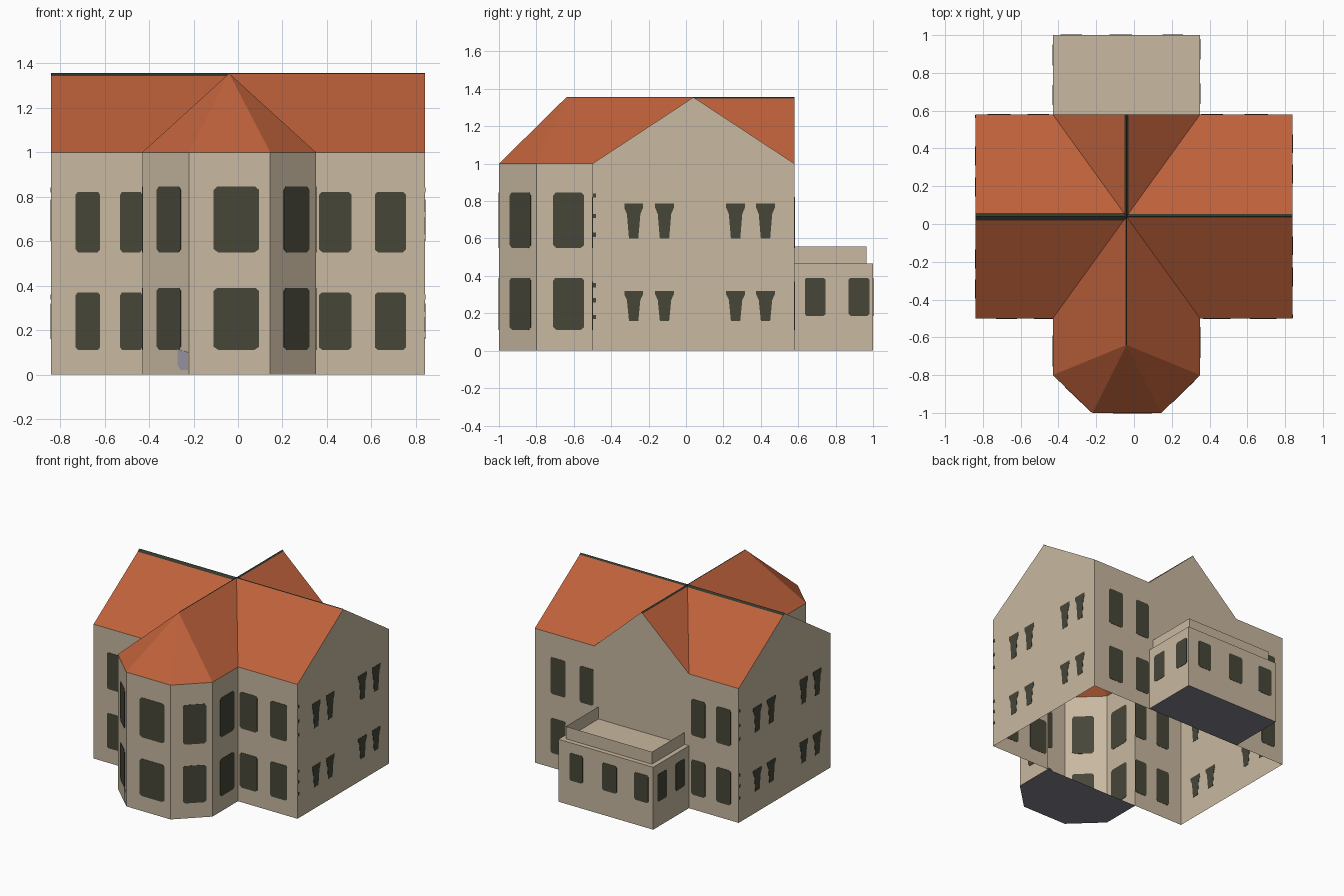
import bpy, bmesh
from mathutils import Vector

if "Cube" in bpy.data.objects:
    bpy.data.objects.remove(bpy.data.objects["Cube"])


def material(name, r, g, b):
    m = bpy.data.materials.new(name)
    m.diffuse_color = [((c / 255 + 0.055) / 1.055) ** 2.4 for c in (r, g, b)] + [1]
    m.use_nodes = True
    m.node_tree.nodes["Principled BSDF"].inputs["Base Color"].default_value = m.diffuse_color
    return m


PLASTER = material("plaster", 200, 184, 160)
TILE = material("roof_tile", 190, 97, 58)
GLASS = material("window_glass", 70, 70, 57)
RIDGE = material("ridge_green", 50, 55, 45)
FLOOR = material("floor_grey", 132, 129, 138)
PATCH = material("hatch_grey", 162, 160, 174)


def build(name, faces, mat, upward=False):
    """Object from a list of polygons, each a list of 3D points."""
    bm = bmesh.new()
    for f in faces:
        bm.faces.new([bm.verts.new(p) for p in f])
    bmesh.ops.remove_doubles(bm, verts=bm.verts, dist=1e-5)
    if upward:
        bm.normal_update()
        for f in bm.faces:
            if f.normal.z < 0:
                f.normal_flip()
    me = bpy.data.meshes.new(name)
    bm.to_mesh(me)
    bm.free()
    me.materials.append(mat)
    ob = bpy.data.objects.new(name, me)
    bpy.context.collection.objects.link(ob)
    return ob


def sheets(path, z0, z1):
    """Upright wall sheets along a plan path (outside on the right)."""
    return [[(*p, z0), (*q, z0), (*q, z1), (*p, z1)] for p, q in zip(path, path[1:])]


# Main dimensions
W, YF, YB, YR = 0.84, -0.5, 0.58, 0.04      # half width, front, back, ridge
XL, XR, XC = -0.43, 0.35, -0.04             # cross wing left, right, ridge
BL, BR, YS = -0.22, 0.145, -0.8             # bay front corners, bay shoulder
EAVE, TOP, ANNEX = 1.0, 1.355, 0.465

# House and bay walls, gable ends, back gable above the annex
front = [(-W, YF), (XL, YF), (XL, YS), (BL, -1), (BR, -1), (XR, YS), (XR, YF), (W, YF)]
walls = sheets(front, 0, EAVE)
walls += sheets([(W, YB), (XR, YB)], 0, EAVE) + sheets([(XL, YB), (-W, YB)], 0, EAVE)
walls.append([(W, YF, 0), (W, YB, 0), (W, YB, EAVE), (W, YR, TOP), (W, YF, EAVE)])
walls.append([(-W, YB, 0), (-W, YF, 0), (-W, YF, EAVE), (-W, YR, TOP), (-W, YB, EAVE)])
walls.append([(XR, YB, ANNEX), (XL, YB, ANNEX), (XL, YB, EAVE), (XC, YB, TOP), (XR, YB, EAVE)])
build("house_walls", walls, PLASTER)

# Back annex: walls, flat roof and thin parapet
INS = 0.035
build("annex_walls", sheets([(XR, YB), (XR, 1), (XL, 1), (XL, YB)], 0, ANNEX), PLASTER)
build("annex_roof", [[(XL, YB, ANNEX), (XR, YB, ANNEX), (XR, 1, ANNEX), (XL, 1, ANNEX)]], PLASTER, True)
build("annex_parapet", sheets([(XR - INS, YB), (XR - INS, 1 - INS), (XL + INS, 1 - INS), (XL + INS, YB)],
                              ANNEX, 0.557), PLASTER)

# Floors of the bay and the annex
build("bay_floor", [[(x, y, 0) for x, y in reversed(front[1:7])]], FLOOR)
build("annex_floor", [[(XL, YB, 0), (XL, 1, 0), (XR, 1, 0), (XR, YB, 0)]], FLOOR)

# Crossed gable roof with a hipped bay end
hub, apex = (XC, YR, TOP), (XC, -0.64, TOP)
roof = [[(BL, -1, EAVE), (BR, -1, EAVE), apex]]
for xe, xv, xb in ((-W, XL, BL), (W, XR, BR)):
    for y in (YF, YB):
        roof.append([(xe, y, EAVE), (xe, YR, TOP), hub, (xv, y, EAVE)])
    roof.append([(xv, YF, EAVE), hub, apex, (xv, YS, EAVE)])
    roof.append([(xv, YS, EAVE), (xb, -1, EAVE), apex])
    roof.append([(xv, YB, EAVE), (XC, YB, TOP), hub])
build("roof", roof, TILE, True)

# Dark ridge strips lying on the slopes
Z = TOP + 0.002
caps = []
for xe, wf, wb in ((-W, 0.022, 0.018), (W, 0.006, 0.014)):
    for dy in (-wf, wb):
        z = Z - abs(dy) * 0.657
        caps.append([(xe, YR, Z), (XC, YR, Z), (XC, YR + dy, z), (xe, YR + dy, z)])
for ye, w in ((YB, 0.01), (apex[1], 0.004)):
    for dx in (-w, w):
        z = Z - w * 0.91
        caps.append([(XC, YR, Z), (XC, ye, Z), (XC + dx, ye, z), (XC + dx, YR, z)])
build("ridge_strips", caps, RIDGE, True)

# Window outlines as fractions of width and height
PANE = [(.1, 0), (.9, 0), (1, .05), (1, .95), (.92, 1), (.08, 1), (0, .95), (0, .05)]
TAPER = [(.25, 0), (.75, 0), (.86, .7), (1, .88), (1, 1), (0, 1), (0, .88), (.14, .7)]
BOX = [(0, 0), (1, 0), (1, 1), (0, 1)]


def plate(p, q, u0, u1, z0, z1, shape=PANE, t=0.002):
    """Thin plate through the wall p-q, showing on both of its sides."""
    p, q = Vector((*p, 0)), Vector((*q, 0))
    d = (q - p).normalized()
    n = Vector((d.y, -d.x, 0)) * t
    pts = [p + d * (u0 + (u1 - u0) * a) + Vector((0, 0, z0 + (z1 - z0) * b)) for a, b in shape]
    out, inn = [v + n for v in pts], [v - n for v in pts]
    k = len(pts)
    sides = [[inn[i], inn[(i + 1) % k], out[(i + 1) % k], out[i]] for i in range(k)]
    return [out, inn[::-1]] + sides


windows = []
# Front and back walls: two windows per storey on each half
for p, q, spans in (
    ((-W, YF), (XL, YF), ((.11, .22), (.31, .41))),
    ((XR, YF), (W, YF), ((.015, .16), (.265, .405))),
    ((W, YB), (XR, YB), ((.13, .255), (.37, .485))),
    ((XL, YB), (-W, YB), ((.02, .135), (.225, .345))),
):
    for u0, u1 in spans:
        for z0, z1 in ((.11, .37), (.55, .822)):
            windows += plate(p, q, u0, u1, z0, z1)

# Bay: one window per storey on each of its five faces
for (p, q), (u0, u1) in zip(zip(front[1:], front[2:7]),
                            ((.09, .255), (.09, .24), (.11, .315), (.084, .245), (.09, .255))):
    for z0, z1 in ((.112, .39), (.55, .845)):
        windows += plate(p, q, u0, u1, z0, z1)

# Gable ends: tapered slits and small marks at the corner
for p, q in (((W, YF), (W, YB)), ((-W, YB), (-W, YF))):
    for u in (.22, .385, .765, .925):
        for z0, z1 in ((.16, .32), (.6, .787)):
            windows += plate(p, q, u - .05, u + .05, z0, z1, TAPER)
    for z in (.18, .27, .35, .62, .72, .83):
        windows += plate(p, q, .002, .02, z - .011, z + .011, BOX)

# Annex windows
for p, q, spans in (
    ((XR, YB), (XR, 1), ((.055, .165), (.29, .4))),
    ((XR, 1), (XL, 1), ((.09, .2), (.36, .48), (.625, .74))),
    ((XL, 1), (XL, YB), ((.05, .16), (.265, .37))),
):
    for u0, u1 in spans:
        windows += plate(p, q, u0, u1, .185, .39)
build("windows", windows, GLASS)

# Small grey hatch low on the left slanted bay face
build("bay_hatch", plate(front[2], front[3], .22, .284, .02, .115,
                         [(.3, 0), (1, 0), (1, .85), (0, 1), (0, .25)]), PATCH)
